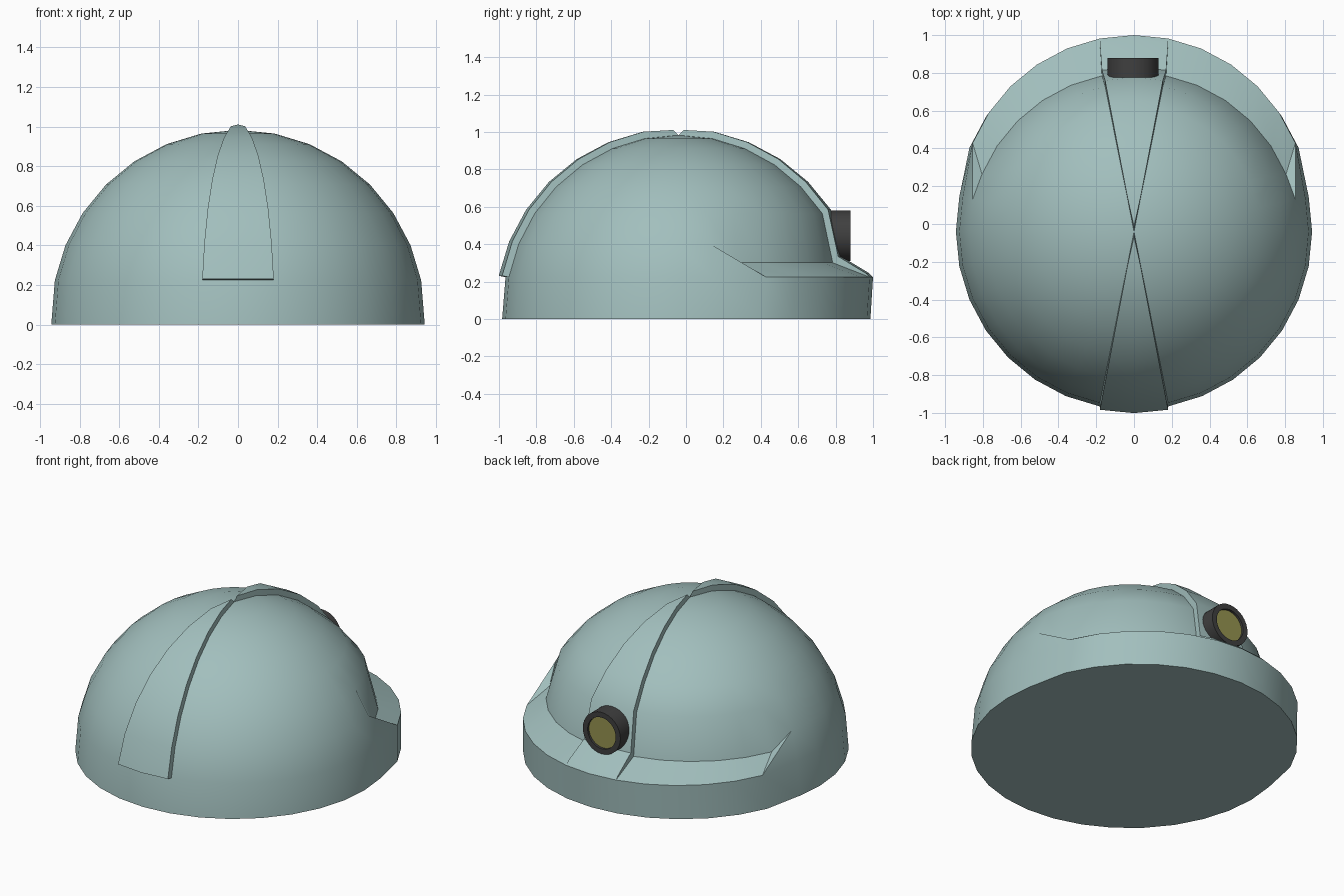
import bpy, bmesh, math
from mathutils import Vector

if "Cube" in bpy.data.objects:
    bpy.data.objects.remove(bpy.data.objects["Cube"])

R, SEG = 0.943, 32
C = Vector((0, -0.04, 0.04))
STEP = 2 * math.pi / SEG


def material(name, rgb):
    m = bpy.data.materials.new(name)
    m.diffuse_color = (*rgb, 1)
    m.use_nodes = True
    m.node_tree.nodes["Principled BSDF"].inputs["Base Color"].default_value = m.diffuse_color
    return m


shell_mat = material("pale_teal", (0.36, 0.52, 0.51))
dark_mat = material("dark_rim", (0.05, 0.05, 0.05))
lens_mat = material("lens_yellow", (0.30, 0.29, 0.08))


def point(i, j):
    """Dome grid point: ring i (0 apex, 8 base), segment j from +x; brim side is reshaped."""
    p = C + R * Vector((math.sin(i * STEP) * math.cos(j * STEP),
                        math.sin(i * STEP) * math.sin(j * STEP), math.cos(i * STEP)))
    if i == 8:
        p.z = 0
    if 2 <= j <= 14:
        p += {6: Vector((0, -0.03, -0.10)), 7: Vector((0, 0.115, 0)),
              8: Vector((0, 0.083, 0))}.get(i, Vector())
    return p


def finish(name, bm, mat, angle=35):
    bmesh.ops.recalc_face_normals(bm, faces=bm.faces)
    me = bpy.data.meshes.new(name)
    bm.to_mesh(me)
    bm.free()
    me.materials.append(mat)
    ob = bpy.data.objects.new(name, me)
    bpy.context.collection.objects.link(ob)
    bpy.ops.object.select_all(action='DESELECT')
    ob.select_set(True)
    bpy.context.view_layer.objects.active = ob
    bpy.ops.object.shade_smooth_by_angle(angle=math.radians(angle))
    return ob


# helmet shell with flared brim and closed base
bm = bmesh.new()
apex = bm.verts.new(point(0, 0))
rings = [[bm.verts.new(point(i, j)) for j in range(SEG)] for i in range(1, 9)]
for j in range(SEG):
    k = (j + 1) % SEG
    bm.faces.new((apex, rings[0][j], rings[0][k]))
    for a, b in zip(rings, rings[1:]):
        if a is rings[5] and j in (1, 14):   # creased transition into the brim
            d = (a[j], b[k]) if j == 1 else (a[k], b[j])
            if j == 1:
                bm.faces.new((a[j], b[j], b[k]))
                bm.faces.new((a[j], b[k], a[k]))
            else:
                bm.faces.new((a[j], b[j], a[k]))
                bm.faces.new((a[k], b[j], b[k]))
        else:
            bm.faces.new((a[j], b[j], b[k], a[k]))
bm.faces.new(rings[-1])
finish("helmet_shell", bm, shell_mat)


# raised wedge strips from the crown to the rim
def strip(name, mid, brim):
    side = math.copysign(1, math.sin(mid * STEP))
    bm = bmesh.new()
    base, top = [], []
    for i in range(0, 8):
        n = (point(i, mid) - C).normalized()
        if i == 0:
            n = Vector((0, 0.75 * side, 0.75))
        if brim and i == 6:
            n = Vector((0, 0.8, 0.9))
        if brim and i == 7:
            n = Vector((0, -0.6, 0.6))
        cols = [0] if i == 0 else [mid - 1, mid, mid + 1]
        base.append([bm.verts.new(point(i, j)) for j in cols])
        top.append([bm.verts.new(point(i, j) + 0.037 * n) for j in cols])
    for i in range(7):
        a, b = top[i], top[i + 1]
        for c in (0, 1):
            if i == 0:
                bm.faces.new((a[0], b[c], b[c + 1]))
            else:
                bm.faces.new((a[c], b[c], b[c + 1], a[c + 1]))
        for c in (0, -1):
            bm.faces.new((base[i][c], base[i + 1][c], b[c], a[c]))
    for c in (0, 1):
        bm.faces.new((base[7][c], base[7][c + 1], top[7][c + 1], top[7][c]))
    finish(name, bm, shell_mat)


strip("plain_side_strip", 24, False)
strip("lamp_side_strip", 8, True)


# lamp: profile of (radius, y) rings spun round the y axis
def lathe(name, profile, mat, n=32):
    bm = bmesh.new()
    loops = [[bm.verts.new((-0.005 + r * math.cos(2 * math.pi * k / n), y,
                            0.445 + r * math.sin(2 * math.pi * k / n)))
              for k in range(n)] for r, y in profile]
    for a, b in zip(loops, loops[1:]):
        for k in range(n):
            m = (k + 1) % n
            bm.faces.new((a[k], a[m], b[m], b[k]))
    bm.faces.new(loops[0])
    bm.faces.new(loops[-1])
    finish(name, bm, mat)


lathe("lamp_housing", [(0.136, 0.775), (0.136, 0.88), (0.102, 0.88), (0.102, 0.86)], dark_mat)
lathe("lamp_lens", [(0.102, 0.855), (0.102, 0.865)], lens_mat)
